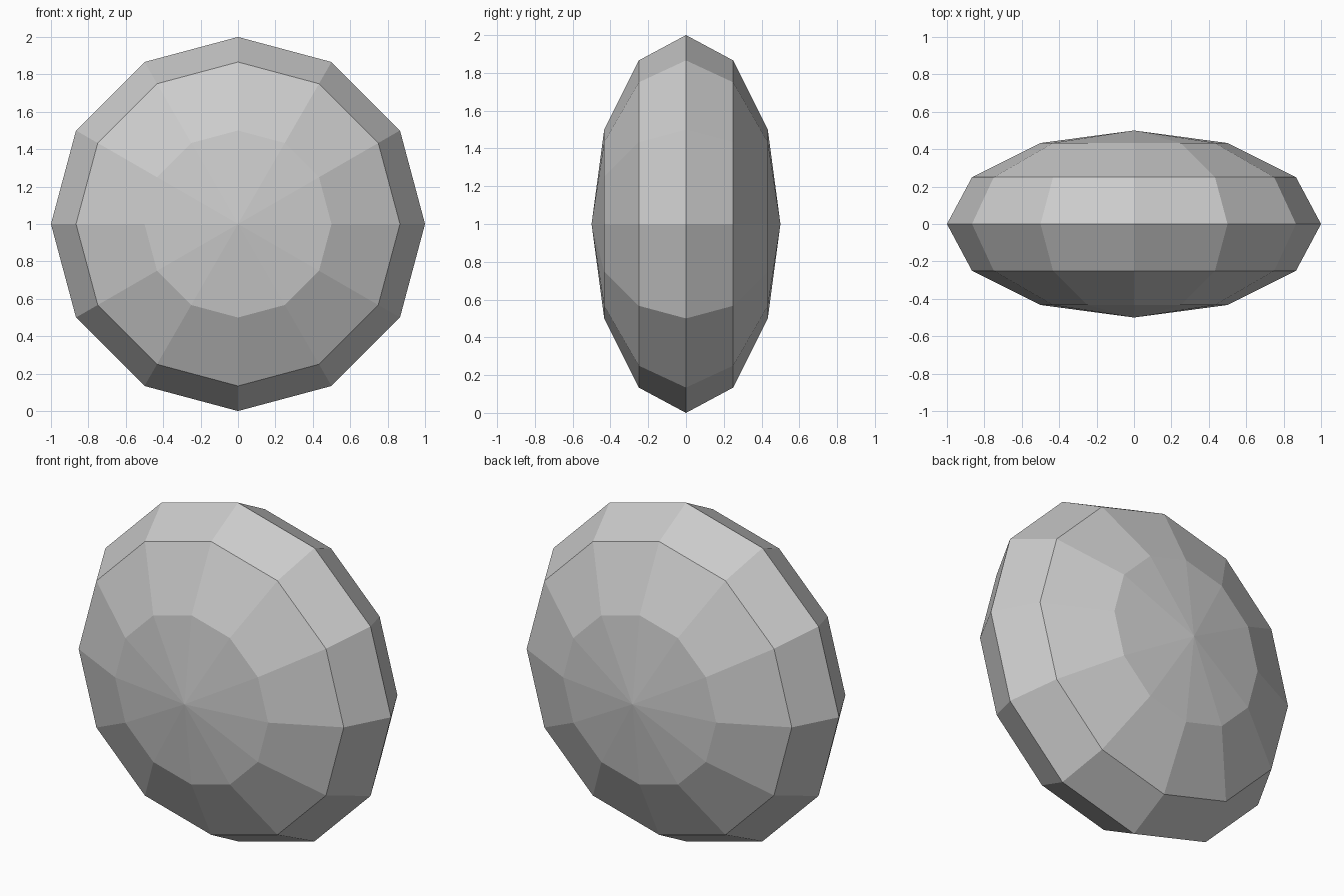
import bpy
import math

if "Cube" in bpy.data.objects:
    bpy.data.objects.remove(bpy.data.objects["Cube"])

# Flattened low-poly pebble: 12-sided sphere with its poles on the y axis
bpy.ops.mesh.primitive_uv_sphere_add(segments=12, ring_count=6, radius=1)
body = bpy.context.object
body.name = "flattened_ball"
body.scale = (1, 1, 0.5)
body.rotation_euler = (math.radians(90), 0, 0)
body.location = (0, 0, 1)
bpy.ops.object.transform_apply(location=True, rotation=True, scale=True)
bpy.ops.object.shade_flat()
